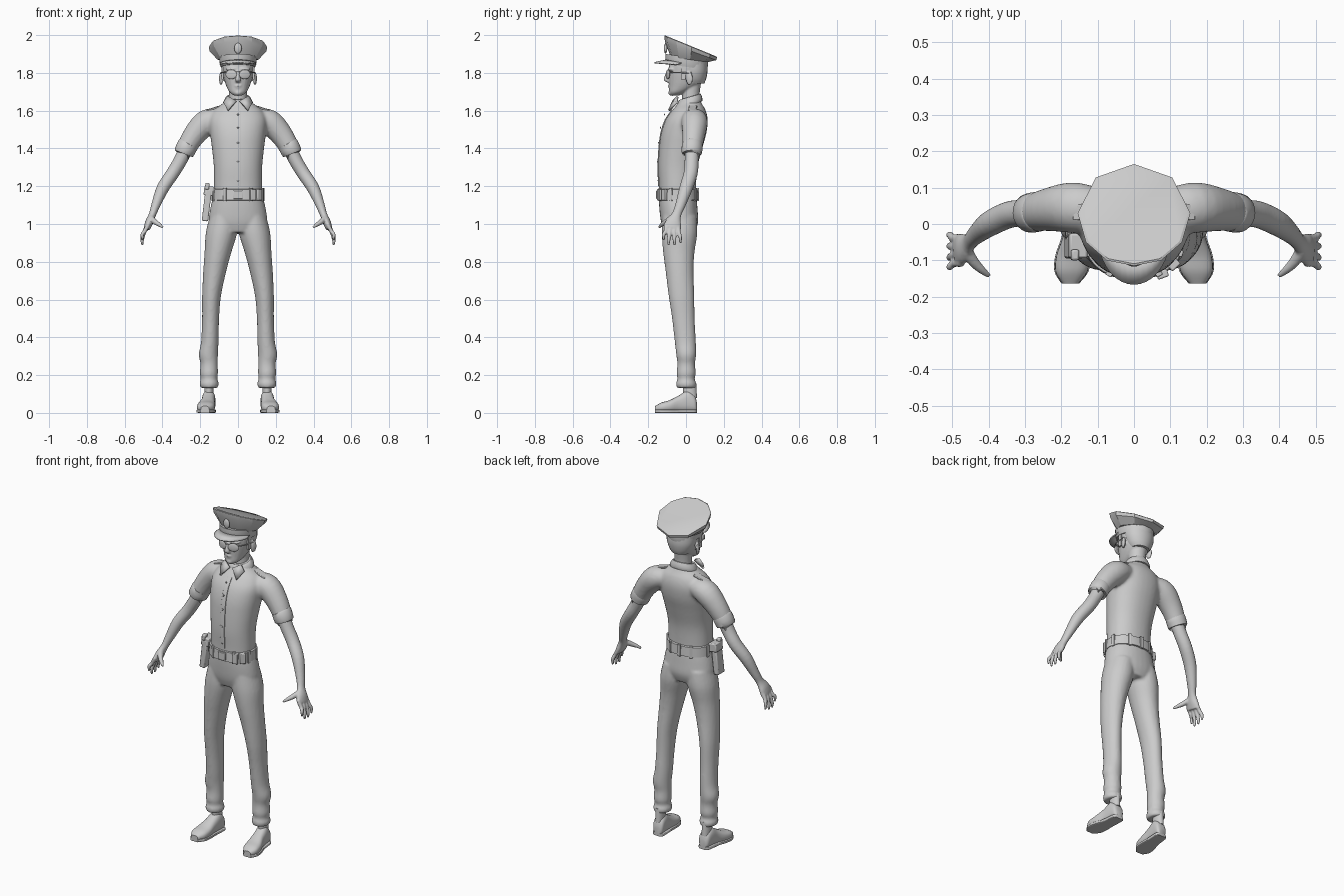
import bpy, bmesh, math
from mathutils import Vector, Matrix

cube = bpy.data.objects.get("Cube")
if cube:
    bpy.data.objects.remove(cube, do_unlink=True)

grey = bpy.data.materials.new("plain grey")
grey.use_nodes = True
colour = (0.6, 0.6, 0.6, 1)
grey.diffuse_color = colour
grey.node_tree.nodes["Principled BSDF"].inputs["Base Color"].default_value = colour

UP, BACK = Vector((0, 0, 1)), Vector((0, 1, 0))
BOTH = (1, -1)


def spline(rings, steps):
    """Catmull-Rom resampling of a list of rings."""
    pts = [Vector(r) for r in rings]
    out = []
    for i in range(len(pts) - 1):
        a, b, c, d = pts[max(i - 1, 0)], pts[i], pts[i + 1], pts[min(i + 2, len(pts) - 1)]
        for k in range(steps):
            t = k / steps
            out.append(b + (c - a) * t / 2 + (a * 2 - b * 5 + c * 4 - d) * t * t / 2
                       + (b * 3 - a - c * 3 + d) * t ** 3 / 2)
    return out + [pts[-1]]


def loft(bm, rings, sides=(1,), segs=24, power=2, axis=None, ref=BACK, steps=4):
    """Skin rings (x, y, z, radius across, radius along ref); axis fixes the ring plane."""
    rings = spline(rings, steps)
    for side in sides:
        loops = []
        for i, ring in enumerate(rings):
            centre = Vector(ring[:3])
            ahead, behind = rings[min(i + 1, len(rings) - 1)], rings[max(i - 1, 0)]
            tangent = axis or (Vector(ahead[:3]) - Vector(behind[:3])).normalized()
            v = (ref - tangent * ref.dot(tangent)).normalized()
            u = v.cross(tangent)
            loop = []
            for k in range(segs):
                ang = math.tau * k / segs
                c, s = math.cos(ang), math.sin(ang)
                c = math.copysign(abs(c) ** (2 / power), c)
                s = math.copysign(abs(s) ** (2 / power), s)
                p = centre + u * c * ring[3] + v * s * ring[4]
                loop.append(bm.verts.new((p.x * side, p.y, p.z)))
            loops.append(loop)
        for low, high in zip(loops, loops[1:]):
            for k in range(segs):
                n = (k + 1) % segs
                bm.faces.new((low[k], low[n], high[n], high[k]))
        bm.faces.new(loops[0])
        bm.faces.new(loops[-1])


def ball(bm, centre, size, sides=(1,), tilt=0):
    for side in sides:
        place = (Matrix.Translation((centre[0] * side, *centre[1:]))
                 @ Matrix.Rotation(tilt * side, 4, 'Z') @ Matrix.Diagonal((*size, 1)))
        bmesh.ops.create_uvsphere(bm, u_segments=20, v_segments=12, radius=1, matrix=place)


def box(bm, centre, size, sides=(1,), turn=0, lean=0):
    for side in sides:
        place = (Matrix.Translation((centre[0] * side, *centre[1:]))
                 @ Matrix.Rotation(turn * side, 4, 'Z') @ Matrix.Rotation(lean * side, 4, 'Y')
                 @ Matrix.Diagonal((*size, 1)))
        bmesh.ops.create_cube(bm, size=1, matrix=place)


def finish(name, bm, voxel=0, smooth=0, bevel=0, solid=0, angle=40):
    """Turn a bmesh into a shaded object, optionally fused into one skin."""
    bmesh.ops.recalc_face_normals(bm, faces=bm.faces)
    mesh = bpy.data.meshes.new(name)
    bm.to_mesh(mesh)
    bm.free()
    mesh.materials.append(grey)
    ob = bpy.data.objects.new(name, mesh)
    bpy.context.collection.objects.link(ob)
    bpy.ops.object.select_all(action='DESELECT')
    ob.select_set(True)
    bpy.context.view_layer.objects.active = ob
    bpy.ops.object.shade_smooth_by_angle(angle=math.radians(angle))
    if solid:
        ob.modifiers.new("thickness", 'SOLIDIFY').thickness = solid
    if bevel:
        mod = ob.modifiers.new("soft edge", 'BEVEL')
        mod.width, mod.segments = bevel, 2
    if voxel:
        mod = ob.modifiers.new("fuse", 'REMESH')
        mod.mode, mod.voxel_size, mod.use_smooth_shade = 'VOXEL', voxel, True
        mod = ob.modifiers.new("relax", 'SMOOTH')
        mod.factor, mod.iterations = 0.5, smooth
    return ob


# Shirt: torso and upper sleeves fused together
torso = [(0, -.045, 1.13, .127, .098), (0, -.045, 1.2, .127, .098), (0, -.043, 1.3, .128, .104),
         (0, -.028, 1.4, .138, .114), (0, -.012, 1.48, .148, .12), (0, .003, 1.55, .152, .112),
         (0, .015, 1.6, .13, .09), (0, .02, 1.635, .085, .065), (0, .02, 1.66, .06, .053)]
bm = bmesh.new()
loft(bm, torso, axis=UP, segs=32, power=2.2)
loft(bm, [(.09, .035, 1.56, .05, .06), (.165, .045, 1.54, .067, .07), (.232, .04, 1.47, .06, .06),
          (.283, .03, 1.385, .05, .05)], BOTH)
finish("shirt", bm, voxel=.009, smooth=6)

# Rolled sleeve cuffs
bm = bmesh.new()
loft(bm, [(.262, .034, 1.425, .05, .05), (.265, .034, 1.42, .055, .055),
          (.286, .03, 1.378, .053, .054), (.288, .03, 1.373, .044, .045)], BOTH, steps=2)
finish("sleeve_cuffs", bm)

# Button placket and buttons down the chest
bm = bmesh.new()
loft(bm, [(0, y - ry, z, .014, .004) for x, y, z, rx, ry in torso[1:7]], power=5)
finish("shirt_placket", bm)
bm = bmesh.new()
for x, y, z, rx, ry in torso[1:6]:
    ball(bm, (0, y - ry - .004, z + .03), (.005, .003, .005))
finish("shirt_buttons", bm)

# Collar stands higher at the back, with two points in front
bm = bmesh.new()
loft(bm, [(0, .018, 1.63, .08, .068), (0, .019, 1.645, .079, .068), (0, .02, 1.672, .064, .058),
          (0, .02, 1.672, .055, .05)], axis=UP, steps=2)
for vert in bm.verts:
    vert.co.z += .3 * (vert.co.y - .02)
finish("collar", bm)
bm = bmesh.new()
for side in BOTH:
    corners = [(.008, -.062, 1.648), (.052, -.04, 1.672), (.075, -.045, 1.64), (.052, -.085, 1.597)]
    bm.faces.new([bm.verts.new((x * side, y, z)) for x, y, z in corners])
finish("collar_points", bm, solid=.012)

# Shoulder straps
bm = bmesh.new()
box(bm, (.128, .035, 1.612), (.085, .042, .01), BOTH, turn=-.1, lean=.3)
finish("shoulder_straps", bm, bevel=.003)

# Bare arms and hands
bm = bmesh.new()
loft(bm, [(.265, .033, 1.42, .038, .04), (.303, .03, 1.34, .036, .037), (.345, .025, 1.27, .035, .037),
          (.398, 0, 1.19, .033, .035), (.435, -.03, 1.1, .024, .027), (.453, -.05, 1.05, .019, .025),
          (.47, -.066, 1.01, .021, .041), (.483, -.073, .975, .017, .047)], BOTH)
tips = [(-.118, .915), (-.092, .888), (-.061, .887), (-.03, .9)]
for i, (tip_y, tip_z) in enumerate(tips):
    base_y = -.108 + i * .023
    loft(bm, [(.474, base_y, 1.0, .011, .011), (.495, base_y, .96, .011, .011),
              (.507, tip_y, tip_z + .03, .0095, .01), (.506, tip_y, tip_z, .006, .006)], BOTH, segs=12)
loft(bm, [(.462, -.07, 1.035, .014, .018), (.44, -.105, 1.012, .014, .015),
          (.418, -.127, .997, .011, .011), (.398, -.143, .982, .006, .007)], BOTH, segs=12)
finish("arms_and_hands", bm, voxel=.005, smooth=2)

# Trousers: pelvis and legs fused, gathered above the ankle
bm = bmesh.new()
loft(bm, [(0, -.045, 1.15, .13, .1), (0, -.04, 1.08, .147, .101), (0, -.034, 1.01, .153, .098),
          (0, -.034, .955, .12, .08)], axis=UP, segs=32, power=2.2)
loft(bm, [(.075, -.034, 1.04, .075, .09), (.088, -.034, .95, .083, .094), (.106, -.038, .85, .071, .083),
          (.123, -.034, .75, .061, .074), (.14, -.024, .62, .05, .068), (.145, -.014, .5, .045, .06),
          (.149, -.004, .38, .046, .056), (.157, .001, .31, .051, .053), (.153, .001, .26, .046, .047),
          (.154, .001, .21, .048, .051), (.153, 0, .18, .044, .046), (.153, .001, .155, .051, .054),
          (.153, .002, .132, .045, .05)], BOTH, axis=UP)
finish("trousers", bm, voxel=.008, smooth=4)

# Socks, shoes and soles
bm = bmesh.new()
loft(bm, [(.153, .018, .16, .024, .036), (.154, .022, .08, .024, .036)], BOTH, axis=UP)
finish("socks", bm)
shoe = [(.151, .058, .03, .02, .024), (.152, .046, .048, .032, .044), (.155, .01, .061, .035, .058),
        (.159, -.035, .048, .037, .046), (.167, -.085, .035, .046, .033),
        (.172, -.13, .029, .044, .026), (.175, -.163, .022, .022, .014)]
bm = bmesh.new()
loft(bm, shoe, BOTH, power=2.5, axis=-BACK, ref=UP)
finish("shoes", bm)
bm = bmesh.new()
loft(bm, [(x, y, .009, width + .003, .009) for x, y, z, width, h in shoe], BOTH,
     power=6, axis=-BACK, ref=UP)
finish("soles", bm)

# Belt, buckle, loops and pouches
bm = bmesh.new()
loft(bm, [(0, -.044, z, rx, rx - .029) for z, rx in
          ((1.125, .13), (1.127, .138), (1.183, .135), (1.186, .127))], axis=UP, segs=40, power=2.2, steps=1)
finish("belt", bm)
bm = bmesh.new()
box(bm, (0, -.152, 1.155), (.05, .012, .045))
finish("belt_buckle", bm, bevel=.003)
bm = bmesh.new()
for ang in (-60, -20, 15, 60, 90):
    a = math.radians(ang)
    box(bm, (.137 * math.cos(a), -.044 + .108 * math.sin(a), 1.156), (.012, .018, .07), BOTH, turn=a)
finish("belt_loops", bm, bevel=.002)
bm = bmesh.new()
for x, y, turn in ((.078, -.138, .35), (.11, -.112, .75)):
    box(bm, (x, y, 1.155), (.032, .022, .062), turn=turn)
finish("belt_pouches", bm, bevel=.004)

# Holster with grip on the right hip
bm = bmesh.new()
box(bm, (-.165, -.065, 1.1), (.034, .06, .17), lean=.12)
box(bm, (-.155, -.06, 1.175), (.05, .068, .05), lean=.12)
box(bm, (-.163, -.085, 1.2), (.022, .03, .035), lean=.1)
finish("holster", bm, bevel=.006)

# Head, neck, nose, ears, brow and mouth
bm = bmesh.new()
loft(bm, [(0, .03, 1.62, .05, .052), (0, .026, 1.68, .047, .046), (0, .03, 1.76, .05, .052)], axis=UP)
loft(bm, [(0, -.06, 1.68, .02, .022), (0, -.045, 1.697, .044, .044), (0, -.014, 1.73, .062, .076),
          (0, .002, 1.765, .074, .094), (0, .007, 1.8, .082, .1), (0, .01, 1.84, .086, .1),
          (0, .01, 1.88, .08, .095)], axis=UP, power=2.2)
loft(bm, [(0, -.09, 1.81, .009, .012), (0, -.1, 1.785, .01, .014), (0, -.104, 1.762, .016, .014),
          (0, -.094, 1.75, .01, .008)], axis=UP, segs=12)
ball(bm, (0, -.072, 1.695), (.023, .022, .017))
ball(bm, (0, -.082, 1.731), (.022, .014, .006))
ball(bm, (0, -.08, 1.721), (.019, .013, .006))
ball(bm, (.036, -.08, 1.82), (.03, .016, .009), BOTH, tilt=.25)
ball(bm, (.09, .018, 1.77), (.009, .02, .035), BOTH, tilt=-.35)
finish("head", bm, voxel=.005, smooth=3)

# Short hair around the back, with sideburns
bm = bmesh.new()
loft(bm, [(0, .045, 1.745, .056, .052), (0, .043, 1.77, .072, .064), (0, .042, 1.81, .085, .072),
          (0, .036, 1.86, .088, .076)], axis=UP)
box(bm, (.083, -.015, 1.8), (.01, .024, .07), BOTH)
finish("hair", bm)

# Aviator glasses
bm = bmesh.new()
ball(bm, (.036, -.096, 1.792), (.031, .006, .025), BOTH, tilt=.3)
box(bm, (0, -.104, 1.806), (.024, .006, .005))
loft(bm, [(.064, -.085, 1.804, .003, .003), (.083, -.05, 1.802, .003, .003),
          (.093, .015, 1.8, .003, .003)], BOTH, segs=8, ref=UP)
finish("glasses", bm)

# Cap band, sloping down to the back
bm = bmesh.new()
loft(bm, [(0, .004, 1.832, .092, .107), (0, .004, 1.855, .097, .112), (0, .004, 1.885, .099, .113)],
     axis=UP, segs=32, steps=2)
for vert in bm.verts:
    vert.co.z -= .14 * vert.co.y
finish("cap_band", bm)

# Faceted cap crown: flared sides and a tilted flat top
outline = [(0, .165), (.105, .128), (.155, .03), (.132, -.05), (.075, -.1), (0, -.115)]
outline += [(-x, y) for x, y in outline[-2:0:-1]]
bm = bmesh.new()
loops = []
for scale, base, slope in ((.7, 1.873, -.14), (.97, 1.925, -.36), (1, 1.949, -.41), (.95, 1.953, -.41)):
    loops.append([bm.verts.new((x * scale, y * scale, base + slope * y * scale)) for x, y in outline])
for low, high in zip(loops, loops[1:]):
    for k in range(len(outline)):
        n = (k + 1) % len(outline)
        bm.faces.new((low[k], low[n], high[n], high[k]))
bm.faces.new(loops[0])
bm.faces.new(loops[-1])
finish("cap_crown", bm, angle=25)

# Cap visor
bm = bmesh.new()
rows = []
for k in range(17):
    a = math.radians(-80 + k * 10)
    s, c = math.sin(a), math.cos(a)
    rows.append([bm.verts.new((.094 * s, -.1 * c, 1.85 + .022 * c)),
                 bm.verts.new((.1 * s, -.03 - .137 * c, 1.845 + .012 * c))])
for a, b in zip(rows, rows[1:]):
    bm.faces.new((a[0], b[0], b[1], a[1]))
finish("cap_visor", bm, solid=.007)

# Plain cap badge
bm = bmesh.new()
ball(bm, (0, -.108, 1.93), (.02, .009, .028))
finish("cap_badge", bm)
